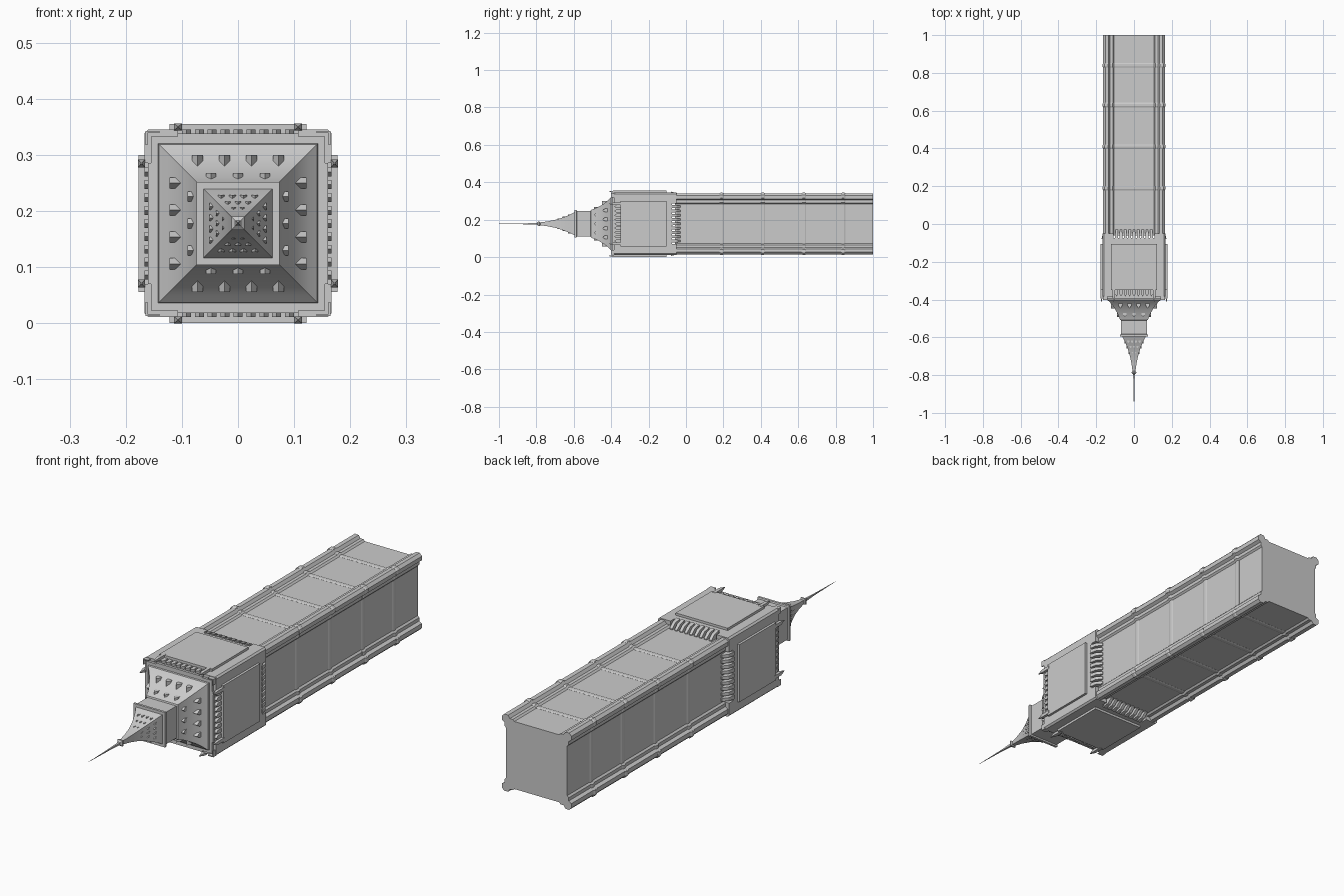
import bpy, bmesh, math

if "Cube" in bpy.data.objects:
    bpy.data.objects.remove(bpy.data.objects["Cube"])

CZ = 0.178  # height of the tower axis (tower lies along y, spire towards -y)
stone = bpy.data.materials.new("grey_stone")
stone.diffuse_color = (0.6, 0.6, 0.6, 1)
stone.use_nodes = True
stone.node_tree.nodes["Principled BSDF"].inputs["Base Color"].default_value = stone.diffuse_color


def turn(p, k):
    u, v = p
    for _ in range(k):
        u, v = v, -u
    return u, v


def loft(bm, rings):
    """Skin a list of rings of (u, y, v) points and cap both ends."""
    vs = [[bm.verts.new((u, y, v + CZ)) for u, y, v in r] for r in rings]
    n = len(vs[0])
    for a, b in zip(vs, vs[1:]):
        for i in range(n):
            bm.faces.new((a[i], a[(i + 1) % n], b[(i + 1) % n], b[i]))
    bm.faces.new(vs[0])
    bm.faces.new(vs[-1][::-1])


def finish(name, bm, smooth=False):
    bmesh.ops.recalc_face_normals(bm, faces=bm.faces[:])
    me = bpy.data.meshes.new(name)
    bm.to_mesh(me)
    bm.free()
    me.materials.append(stone)
    ob = bpy.data.objects.new(name, me)
    bpy.context.collection.objects.link(ob)
    if smooth:
        bpy.context.view_layer.objects.active = ob
        ob.select_set(True)
        bpy.ops.object.shade_smooth_by_angle(angle=math.radians(30))
        ob.select_set(False)


def square(y, h):
    return [(-h, y, -h), (h, y, -h), (h, y, h), (-h, y, h)]


def square_tower(name, profile, smooth=False):
    bm = bmesh.new()
    loft(bm, [square(y, h) for y, h in profile])
    finish(name, bm, smooth)


def four_sides(name, pieces):
    """Each piece is a list of rings, repeated on all four sides."""
    bm = bmesh.new()
    for k in range(4):
        for rings in pieces:
            out = []
            for r in rings:
                t = [turn((u, v), k) for u, y, v in r]
                out.append([(a, p[1], b) for (a, b), p in zip(t, r)])
            loft(bm, out)
    finish(name, bm)


def rect(y, u0, u1, v0, v1):
    return [(u0, y, v0), (u1, y, v0), (u1, y, v1), (u0, y, v1)]


def box(u0, u1, y0, y1, v0, v1):
    return [rect(y0, u0, u1, v0, v1), rect(y1, u0, u1, v0, v1)]


def dormer(u, w, yb, ye, ya, v0, v1):
    shape = [(u - w, yb), (u + w, yb), (u + w, ye), (u, ya), (u - w, ye)]
    return [[(a, y, v) for a, y in shape] for v in (v0, v1)]


def row(n, step):
    return [(i - (n - 1) / 2) * step for i in range(n)]


# Shaft with moulded corner piers
half = [(.105, .143), (.112, .150), (.126, .150), (.134, .162), (.152, .163)]
side = [(-u, v) for u, v in reversed(half)] + half
section = [turn(p, k) for k in range(4) for p in side]


def shaft_ring(y, s=1.0):
    return [(u * s, y, v * s) for u, v in section]


bm = bmesh.new()
loft(bm, [shaft_ring(1.0), shaft_ring(-0.06)])
finish("shaft", bm)

# String courses around the shaft
bm = bmesh.new()
for y in (0.84, 0.63, 0.41, 0.19):
    loft(bm, [shaft_ring(y + .012, 1.003), shaft_ring(y + .006, 1.02),
              shaft_ring(y - .006, 1.02), shaft_ring(y - .012, 1.003)])
finish("string_courses", bm)

# Clock stage: core, corner piers, face plates
square_tower("clock_stage_core", [(-.075, .155), (-.395, .155)])
bm = bmesh.new()
for k in range(4):
    u0, u1, c = .108, .167, .160
    pier = [(u0, u0), (u1, u0), (u1, c), (c, u1), (u0, u1)]
    pts = [turn(p, k) for p in pier]
    loft(bm, [[(a, y, b) for a, b in pts] for y in (-.05, -.385)])
finish("clock_stage_corner_piers", bm)
four_sides("clock_face_plates", [
    box(-.122, .122, -.105, -.35, .15, .177),
    box(-.108, .108, -.075, -.105, .15, .167)])

# Corbels below and arcade above the clock faces
corbels = [[rect(-.03, u - .006, u + .006, .14, .147),
            rect(-.05, u - .007, u + .007, .14, .165),
            rect(-.08, u - .008, u + .008, .14, .172)] for u in row(9, .023)]
four_sides("corbels", corbels)
arcade = [dormer(u, .008, -.35, -.372, -.384, .15, .167) for u in row(9, .023)]
four_sides("arcade", arcade + [box(-.108, .108, -.384, -.395, .15, .160)])

# Pinnacles beside the faces and at the cornice corners
four_sides("pinnacles", [[rect(-.34, u - .007, u + .007, .166, .178),
                          rect(-.385, u - .007, u + .007, .166, .178),
                          rect(-.412, u - .001, u + .001, .171, .173)]
                         for u in (-.107, .107)])
four_sides("cornice_corners", [
    box(.140, .165, -.38, -.402, .161, .165),
    box(-.165, -.140, -.38, -.402, .161, .165)])

# Lower roof, belfry and spire
square_tower("lower_roof", [(-.385, .144), (-.402, .141), (-.415, .127),
                            (-.435, .110), (-.46, .095), (-.485, .082),
                            (-.508, .074)], True)
square_tower("belfry", [(-.50, .074), (-.508, .074), (-.51, .068),
                        (-.583, .068), (-.585, .074), (-.595, .074)])
square_tower("spire", [(-.59, .063), (-.597, .061), (-.625, .047),
                       (-.66, .033), (-.70, .021), (-.74, .013),
                       (-.785, .007)], True)
square_tower("finial_collar", [(-.778, .007), (-.783, .012), (-.79, .012),
                               (-.796, .005)])
square_tower("finial_needle", [(-.79, .005), (-.86, .0025), (-1.0, .0004)])

# Dormer windows on the roofs
four_sides("roof_dormers",
           [dormer(u, .010, -.414, -.432, -.448, .085, .122) for u in row(4, .048)] +
           [dormer(u, .009, -.470, -.482, -.493, .060, .090) for u in row(3, .048)])
four_sides("spire_dormers",
           [dormer(u, .006, -.612, -.622, -.632, .030, .051) for u in row(4, .020)] +
           [dormer(u, .005, -.640, -.650, -.659, .020, .039) for u in row(3, .018)] +
           [dormer(u, .004, -.670, -.679, -.687, .012, .028) for u in row(2, .016)])
